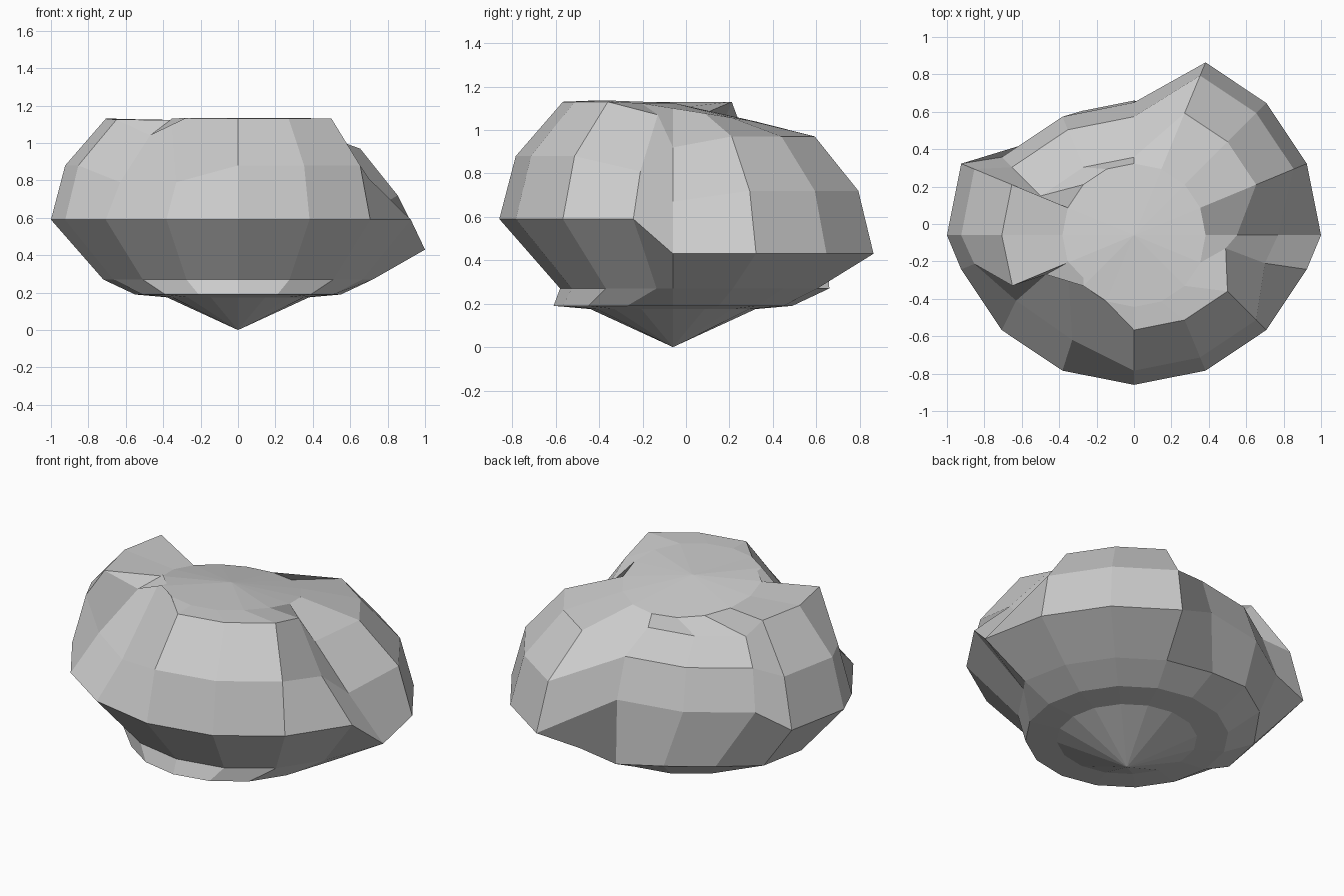
import bpy, bmesh
from math import cos, sin, pi

if "Cube" in bpy.data.objects:
    bpy.data.objects.remove(bpy.data.objects["Cube"])

N = 16
CY = -0.06                      # y of the boulder's vertical axis
# ring profile, bottom to top: radius, height
RINGS = [(0.38, 0.175), (0.55, 0.19), (0.72, 0.27), (1.0, 0.43),
         (0.924, 0.72), (0.707, 0.97), (0.383, 1.09)]
# upward push of the rim and the two rings above it, front and back
LIFT_FRONT = {3: 0.16, 4: 0.16, 5: 0.16}
LIFT_BACK = {2: 0.04, 3: 0.22, 4: 0.16, 5: 0.0}
# single chips knocked out of the surface: (ring, column) -> position
CHIPS = {
    (4, 0): (0.77, -0.06, 0.67), (5, 0): (0.55, -0.06, 0.92),
    (4, 15): (0.70, -0.21, 0.81), (5, 15): (0.49, -0.13, 1.07),
    (5, 9): (-0.65, -0.33, 1.125), (4, 10): (-0.63, -0.41, 0.79),
    (5, 10): (-0.47, -0.27, 1.04), (4, 11): (-0.33, -0.62, 0.79),
    (5, 11): (-0.355, -0.20, 1.13),
}


def ring_point(i, k):
    if (i, k) in CHIPS:
        return CHIPS[(i, k)]
    r, z = RINGS[i]
    a = 2 * pi * k / N
    x, y = r * cos(a), CY + r * sin(a)
    if i == 6:                                  # top slopes down to the back
        z = min(1.135, 1.10 - 0.16 * (y - CY))
    elif k >= 9 and i >= 2:                     # front pressed in and up
        y += 0.2
        z += LIFT_FRONT.get(i, 0)
    elif k in (7, 8):                           # left side pushed up
        z += LIFT_FRONT.get(i, 0)
    elif k in (4, 5, 6) and i >= 2:             # back left pressed in
        y -= 0.29 if i >= 3 else 0
        z += LIFT_BACK.get(i, 0) if (i > 2 or k > 4) else 0
    return (x, y, z)


# boulder: stacked rings closed by a fan at each pole
bm = bmesh.new()
rings = [[bm.verts.new(ring_point(i, k)) for k in range(N)]
         for i in range(len(RINGS))]
bottom = bm.verts.new((0, CY, 0))
top = bm.verts.new((0, CY, 1.125))
for k in range(N):
    n = (k + 1) % N
    bm.faces.new((bottom, rings[0][n], rings[0][k]))
    bm.faces.new((top, rings[-1][k], rings[-1][n]))
    for lo, hi in zip(rings, rings[1:]):
        bm.faces.new((lo[k], lo[n], hi[n], hi[k]))

mesh = bpy.data.meshes.new("boulder")
bm.to_mesh(mesh)
bm.free()
bpy.context.collection.objects.link(bpy.data.objects.new("boulder", mesh))
